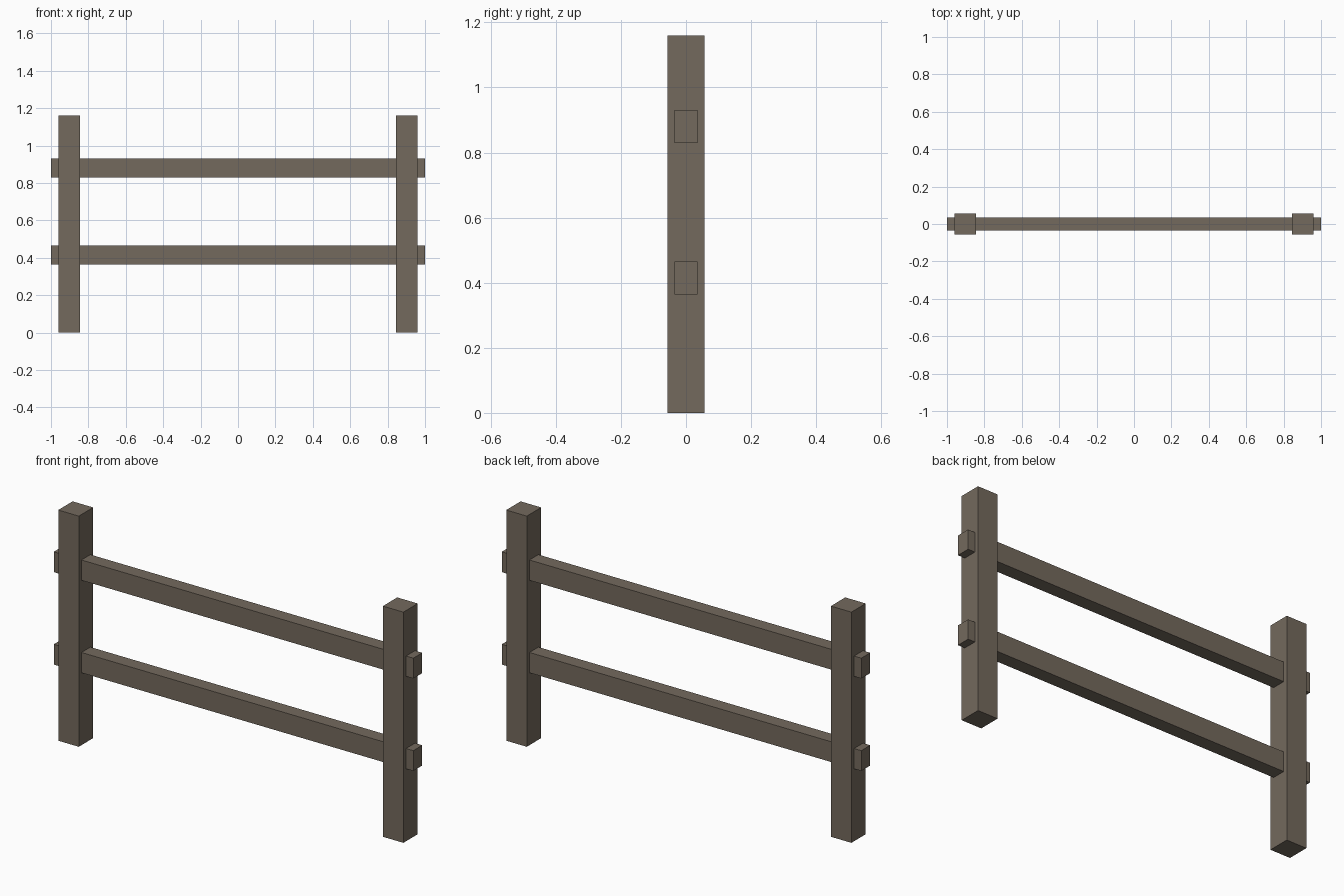
import bpy

if "Cube" in bpy.data.objects:
    bpy.data.objects.remove(bpy.data.objects["Cube"])

# Weathered wood
wood = bpy.data.materials.new("weathered_wood")
wood.diffuse_color = (0.174, 0.143, 0.110, 1.0)
wood.use_nodes = True
wood.node_tree.nodes["Principled BSDF"].inputs["Base Color"].default_value = wood.diffuse_color


def beam(name, center, size):
    """Flat-sided timber of the given full dimensions."""
    bpy.ops.mesh.primitive_cube_add(size=1, location=center)
    obj = bpy.context.object
    obj.name = name
    obj.scale = size
    bpy.ops.object.transform_apply(location=False, rotation=False, scale=True)
    obj.data.materials.append(wood)
    return obj


POST_HEIGHT = 1.16
POST_WIDTH = 0.114

# Upright posts
for side, x in (("left", -0.903), ("right", 0.903)):
    beam(f"{side}_post", (x, 0, POST_HEIGHT / 2),
         (POST_WIDTH, POST_WIDTH, POST_HEIGHT))

# Rails passing through the posts, ends protruding
for level, z in (("lower", 0.415), ("upper", 0.88)):
    beam(f"{level}_rail", (0, 0, z), (2.0, 0.071, 0.102))
